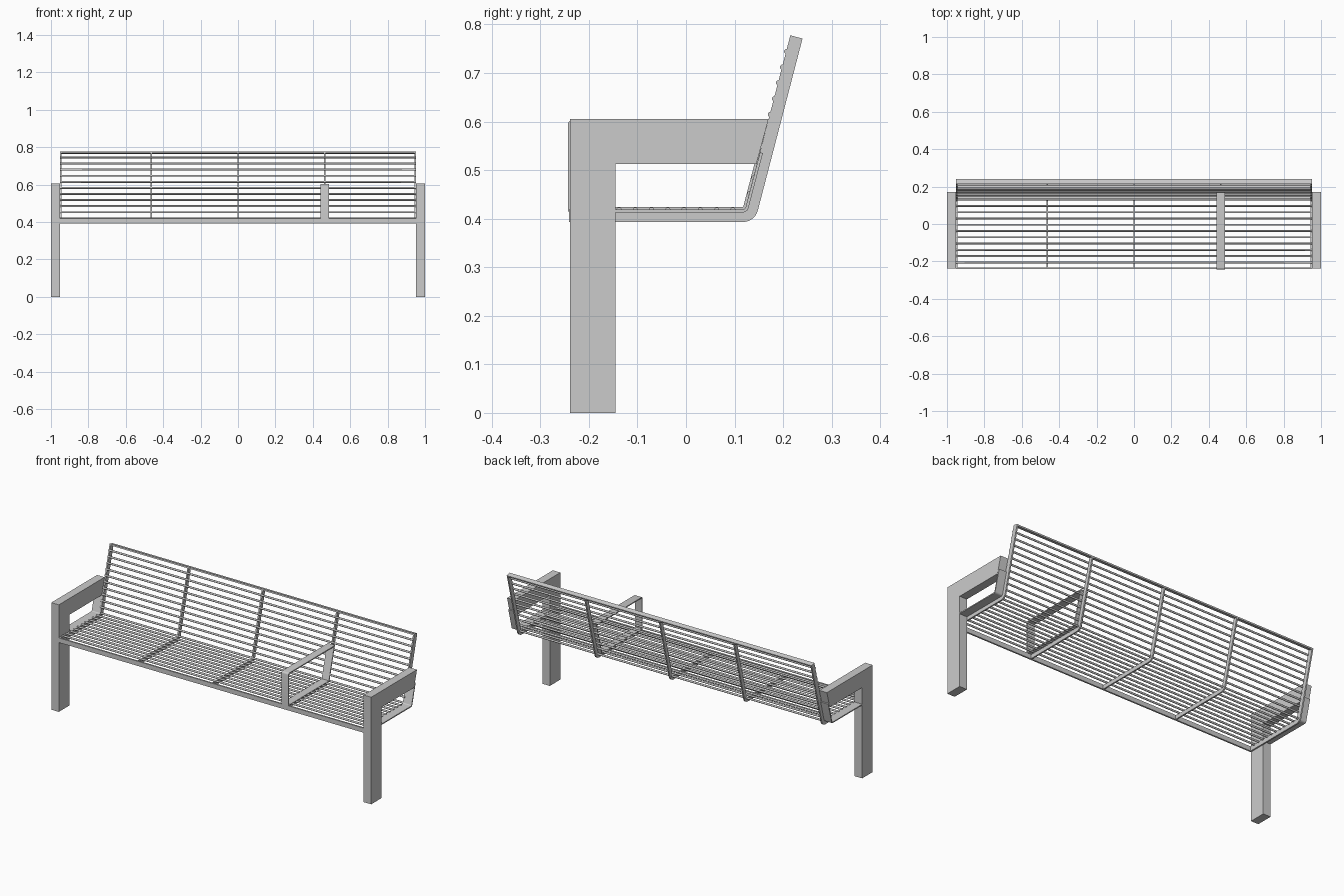
import bpy, bmesh, math

if "Cube" in bpy.data.objects:
    bpy.data.objects.remove(bpy.data.objects["Cube"])

TILT = math.radians(14.5)          # backrest lean
SN, CS = math.sin(TILT), math.cos(TILT)
R = 0.032                          # outer bend radius
BEND = (0.117, 0.393 + R)          # bend centre (y, z)


def prism(name, polys, spans):
    """Extrude (y, z) outlines along x over each (x0, x1) span."""
    bm = bmesh.new()
    for x0, x1 in spans:
        for pts in polys:
            a = [bm.verts.new((x0, y, z)) for y, z in pts]
            b = [bm.verts.new((x1, y, z)) for y, z in pts]
            bm.faces.new(a)
            bm.faces.new(b[::-1])
            n = len(pts)
            for i in range(n):
                bm.faces.new((a[i], b[i], b[(i + 1) % n], a[(i + 1) % n]))
    bmesh.ops.recalc_face_normals(bm, faces=bm.faces)
    me = bpy.data.meshes.new(name)
    bm.to_mesh(me)
    bm.free()
    ob = bpy.data.objects.new(name, me)
    bpy.context.collection.objects.link(ob)
    return ob


def back_point(d, z):
    """Point on the backrest line, d in front of its rear surface."""
    y0, z0 = 0.24 - d * CS, 0.771 + d * SN
    return (y0 - (z0 - z) * SN / CS, z)


def seat_path(d, y_front, z_top):
    """Seat-and-back line offset d from the underside, with a rounded bend."""
    pts = [(y_front, 0.393 + d)]
    for i in range(9):
        a = -math.pi / 2 + (math.pi / 2 - TILT) * i / 8
        pts.append((BEND[0] + (R - d) * math.cos(a), BEND[1] + (R - d) * math.sin(a)))
    return pts + [back_point(d, z_top + d * SN)]


def strip(d0, d1, y_front, z_top):
    return seat_path(d0, y_front, z_top) + seat_path(d1, y_front, z_top)[::-1]


def disc(y, z, r=0.0055, n=8):
    return [(y + r * math.cos(2 * math.pi * (i + .5) / n),
             z + r * math.sin(2 * math.pi * (i + .5) / n)) for i in range(n)]


W = 0.953
ends = [(-1.0, -W), (W, 1.0)]

# L-shaped legs with armrests
prism("leg_armrests", [[(-.239, 0), (-.145, 0), (-.145, .513), (.145, .513),
                        (.170, .605), (-.239, .605)]], ends)

# Bent ribs carrying the slats
prism("end_ribs", [strip(0, .026, -.239, .771)], [(-W, -W + .008), (W - .008, W)])
prism("inner_ribs", [strip(0, .022, -.239, .771)],
      [(x - .004, x + .004) for x in (-.465, 0, .465)])

# Flat straps closing the loop under the end armrests
prism("end_straps", [strip(.020, .026, -.16, .53)], ends)

# Round slats of seat and backrest
seat = [disc(-.205 + .0335 * i, .418) for i in range(11)]
back = [disc(*back_point(.025, .452 + .0325 * i)) for i in range(10)]
prism("seat_slats", seat, [(-W, W)])
prism("back_slats", back, [(-W, W)])

# Front edge bar and top rail
prism("front_bar", [[(-.241, .393), (-.232, .393), (-.232, .419), (-.241, .419)]], [(-W, W)])
rail = [(.24, .771), (.24 - .026 * CS, .771 + .026 * SN)]
prism("top_rail", [rail + [(y - .008 * SN, z - .008 * CS) for y, z in rail[::-1]]], [(-W, W)])

# Middle armrest: flat strap folded into a closed loop
y1 = back_point(.026, .6)[0]


def fold(y, z, r):
    return [(y + r - r * math.sin(a), z - r + r * math.cos(a))
            for a in (i * math.pi / 8 for i in range(5))]


outer = [(y1 + .004, .604)] + fold(-.243, .604, .010) + [(-.243, .415)]
inner = [(y1 + .002, .598)] + fold(-.237, .598, .004) + [(-.237, .415)]
mid = [(.441, .486)]
prism("middle_armrest", [outer + inner[::-1]], mid)
prism("middle_armrest_base", [strip(.025, .031, -.243, .594)], mid)

# Smooth the bends and rods, keep edges sharp
for ob in bpy.context.collection.objects:
    ob.select_set(True)
    bpy.context.view_layer.objects.active = ob
bpy.ops.object.shade_smooth_by_angle(angle=math.radians(50))
